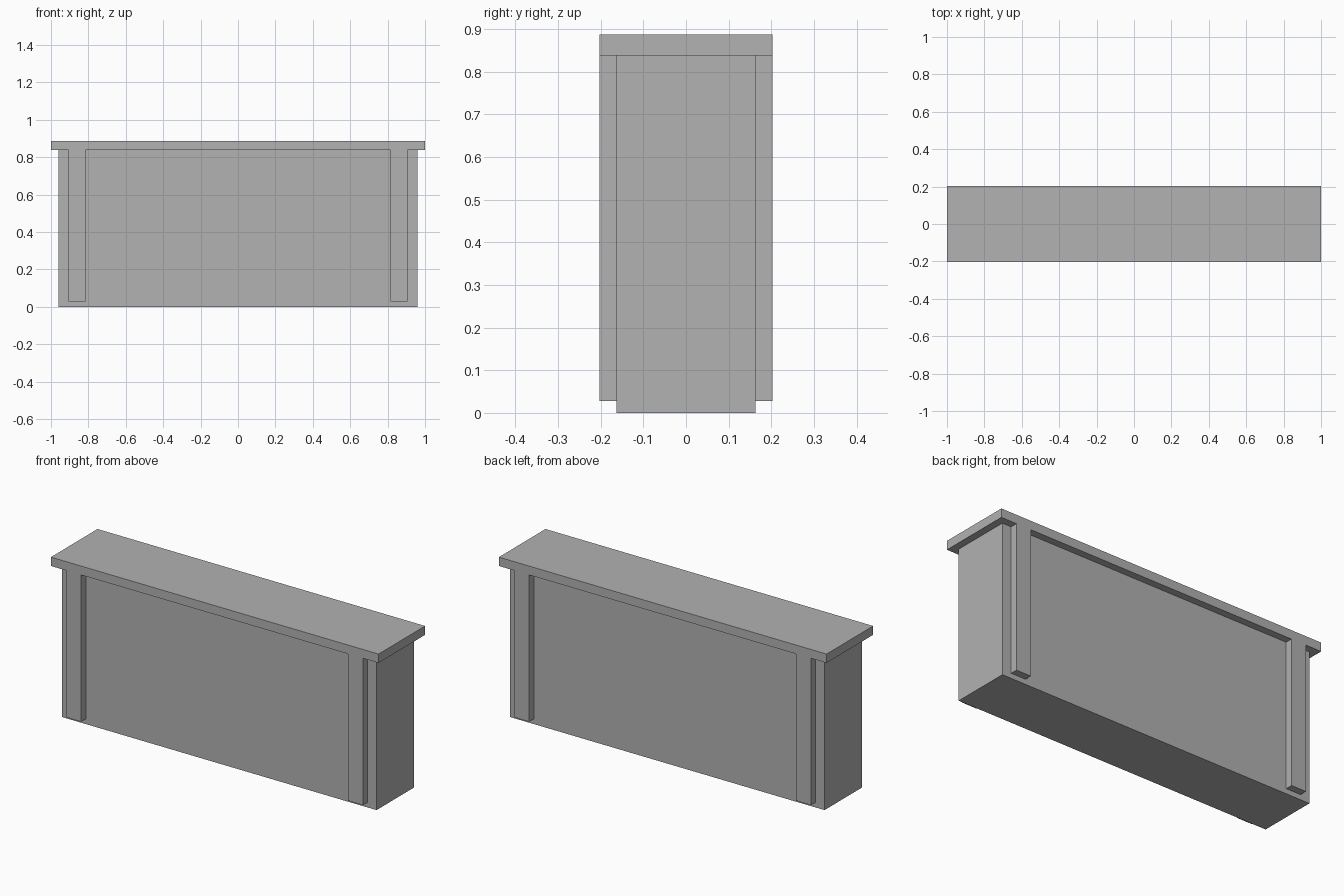
import bpy

cube = bpy.data.objects.get("Cube")
if cube:
    bpy.data.objects.remove(cube, do_unlink=True)

# Single plain grey
grey = bpy.data.materials.new("plain_grey")
grey.use_nodes = True
colour = (0.445, 0.445, 0.445, 1)
grey.diffuse_color = colour
grey.node_tree.nodes["Principled BSDF"].inputs["Base Color"].default_value = colour


def box(name, low, high):
    """Add a box spanning two opposite corners."""
    centre = [(a + b) / 2 for a, b in zip(low, high)]
    bpy.ops.mesh.primitive_cube_add(size=1, location=centre)
    obj = bpy.context.object
    obj.name = name
    obj.scale = [b - a for a, b in zip(low, high)]
    bpy.ops.object.transform_apply(location=True, rotation=False, scale=True)
    obj.data.materials.append(grey)
    return obj


DEPTH = 0.203        # half depth of the top and the posts
CORE_DEPTH = 0.163   # half depth of the body
SEAM = 0.838         # underside of the top
TOP = 0.887

# Main body and overhanging top slab
box("body", (-0.96, -CORE_DEPTH, 0), (0.96, CORE_DEPTH, SEAM))
box("top_slab", (-1, -DEPTH, SEAM), (1, DEPTH, TOP))

# One raised post, mirrored to all four corners
post = box("corner_posts", (0.815, -DEPTH, 0.028), (0.905, -CORE_DEPTH, SEAM))
mirror = post.modifiers.new("mirror", 'MIRROR')
mirror.use_axis = (True, True, False)
